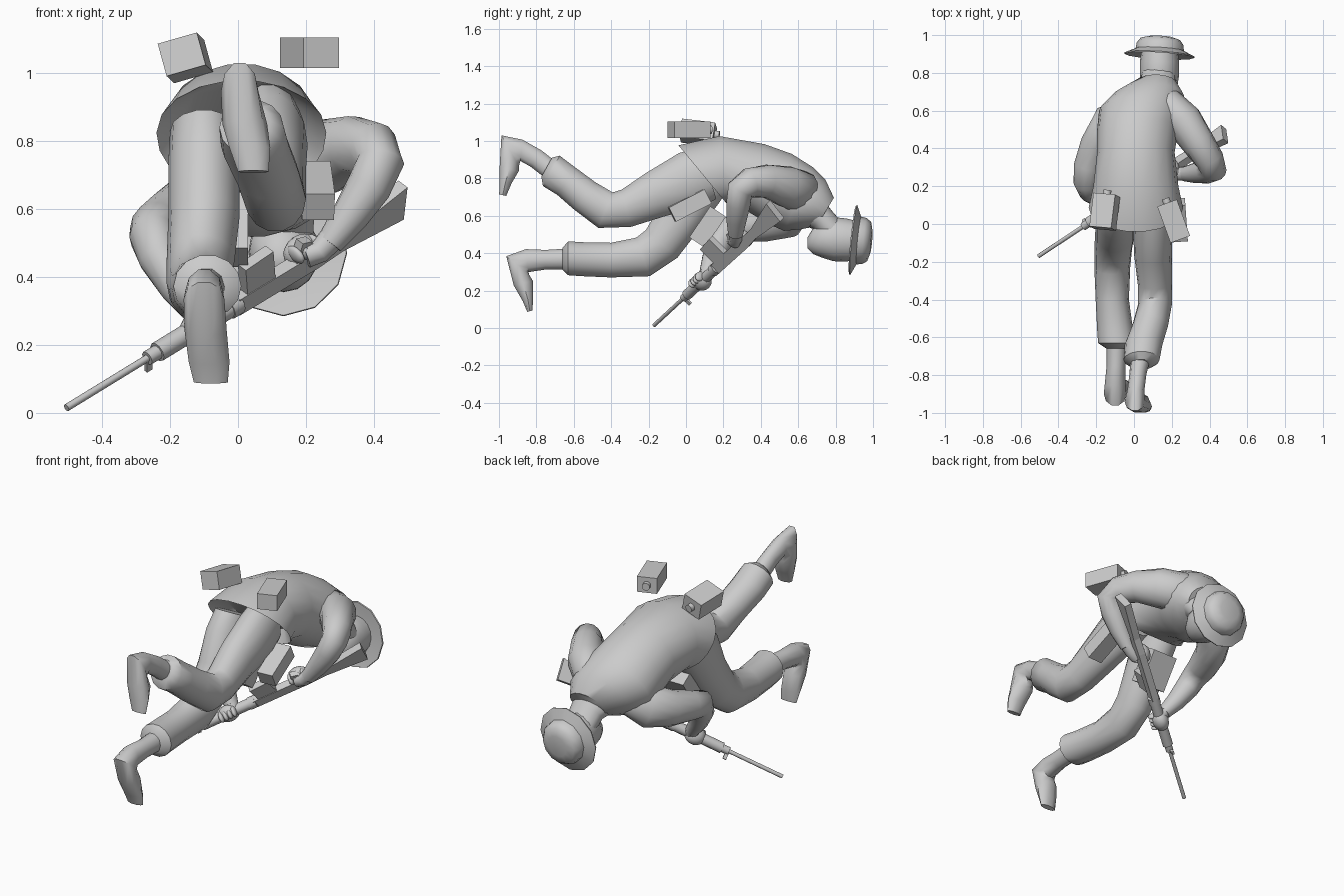
import bpy, bmesh, math
from mathutils import Vector, Matrix

GREY = bpy.data.materials.new("plain_grey")
GREY.diffuse_color = (0.6, 0.6, 0.6, 1)


def finish(name, bm, smooth=40):
    bmesh.ops.recalc_face_normals(bm, faces=bm.faces)
    me = bpy.data.meshes.new(name)
    bm.to_mesh(me)
    bm.free()
    me.materials.append(GREY)
    ob = bpy.data.objects.new(name, me)
    bpy.context.collection.objects.link(ob)
    if smooth:
        bpy.context.view_layer.objects.active = ob
        ob.select_set(True)
        bpy.ops.object.shade_smooth_by_angle(angle=math.radians(smooth))
        ob.select_set(False)
    return ob


def loft(name, rows, sides=14, tangents=None, smooth=45, square=()):
    """Skin of ellipses; rows are (x, y, z, side radius, other radius).
    Rows listed in square get a boxier lower half."""
    bm = bmesh.new()
    pts = [Vector(r[:3]) for r in rows]
    rings = []
    for i, r in enumerate(rows):
        t = pts[min(i + 1, len(pts) - 1)] - pts[max(i - 1, 0)]
        if tangents:
            t = Vector((0, *tangents[i]))
        t.normalize()
        u = (Vector((1, 0, 0)) - t * t.x).normalized()
        w = t.cross(u)
        ring = []
        for k in range(sides):
            a = 2 * math.pi * k / sides
            c, s = math.cos(a), math.sin(a)
            if i in square and s > 0:
                c = math.copysign(abs(c) ** 0.6, c)
            ring.append(bm.verts.new(pts[i] + u * r[3] * c + w * r[4] * s))
        rings.append(ring)
    for a, b in zip(rings, rings[1:]):
        for k in range(sides):
            bm.faces.new((a[k], a[(k + 1) % sides], b[(k + 1) % sides], b[k]))
    bm.faces.new(rings[0])
    bm.faces.new(rings[-1])
    return finish(name, bm, smooth)


def box(name, size, mat):
    bm = bmesh.new()
    bmesh.ops.create_cube(bm, size=1, matrix=mat @ Matrix.Diagonal((*size, 1)))
    return finish(name, bm, 0)


def ball(name, centre, radii, rot=None):
    bm = bmesh.new()
    m = Matrix.Translation(centre) @ (rot or Matrix()) @ Matrix.Diagonal((*radii, 1))
    bmesh.ops.create_uvsphere(bm, u_segments=14, v_segments=10, radius=1, matrix=m)
    return finish(name, bm, 60)


def euler(x, y, z):
    return (Matrix.Rotation(math.radians(z), 4, 'Z') @ Matrix.Rotation(math.radians(y), 4, 'Y')
            @ Matrix.Rotation(math.radians(x), 4, 'X'))


# Jacket, bent forward, with a recessed hem opening
loft("jacket", [
    (0.01, 0.15, 0.86, 0.18, 0.16), (0.01, 0.085, 0.825, 0.25, 0.2),
    (0.01, 0.2, 0.845, 0.225, 0.185), (0.01, 0.38, 0.8, 0.205, 0.19),
    (0.02, 0.5, 0.745, 0.215, 0.2), (0.04, 0.6, 0.69, 0.225, 0.19),
    (0.08, 0.68, 0.66, 0.185, 0.15), (0.115, 0.745, 0.62, 0.11, 0.09)],
    18, [(.75, .62), (.75, .62), (1, .12), (1, -.22), (1, -.35), (1, -.45), (1, -.5), (1, -.6)], 50, (0, 1, 2))

# Trouser legs gathered at the cuffs
loft("right_trouser", [
    (0.09, 0.12, 0.83, 0.1, 0.15), (0.1, 0.02, 0.79, 0.105, 0.16), (0.1, -0.16, 0.715, 0.1, 0.13),
    (0.11, -0.32, 0.64, 0.09, 0.105), (0.11, -0.43, 0.63, 0.09, 0.105),
    (0.085, -0.54, 0.705, 0.095, 0.095), (0.05, -0.64, 0.785, 0.1, 0.09),
    (0.04, -0.72, 0.84, 0.095, 0.095), (0.04, -0.745, 0.86, 0.055, 0.06)],
    14, [(-1, -.3), (-1, -.4), (-1, -.42), (-1, -.25), (-1, .4), (-1, .75), (-1, .65), (-.9, .5), (-.9, .5)])
loft("left_trouser", [
    (-0.1, 0.12, 0.83, 0.1, 0.14), (-0.1, 0.05, 0.74, 0.105, 0.15), (-0.1, -0.04, 0.58, 0.105, 0.125),
    (-0.11, -0.13, 0.45, 0.1, 0.115), (-0.115, -0.23, 0.38, 0.095, 0.112),
    (-0.115, -0.4, 0.363, 0.088, 0.095), (-0.1, -0.56, 0.368, 0.095, 0.093),
    (-0.09, -0.63, 0.373, 0.1, 0.093), (-0.09, -0.66, 0.37, 0.055, 0.06)],
    14, [(-.5, -1), (-.5, -1), (-.55, -1), (-.8, -.9), (-1, -.35), (-1, 0), (-1, 0), (-1, 0), (-1, 0)])

# Boots: ankle, heel bend and toe
loft("right_boot", [
    (0.04, -0.68, 0.81, 0.055, 0.055), (0.02, -0.8, 0.905, 0.045, 0.055),
    (0.01, -0.88, 0.95, 0.045, 0.06), (0.005, -0.94, 0.947, 0.055, 0.1),
    (0.02, -0.945, 0.85, 0.066, 0.055), (0.035, -0.965, 0.78, 0.06, 0.035), (0.045, -0.98, 0.71, 0.045, 0.02)],
    10, [(-.8, .6), (-.8, .5), (-1, .1), (-.8, -.45), (-.2, -1), (-.2, -1), (-.2, -1)])
loft("left_boot", [
    (-0.09, -0.6, 0.37, 0.055, 0.06), (-0.095, -0.75, 0.365, 0.05, 0.055),
    (-0.1, -0.85, 0.36, 0.055, 0.065), (-0.1, -0.9, 0.335, 0.06, 0.082),
    (-0.095, -0.87, 0.24, 0.062, 0.055), (-0.085, -0.845, 0.15, 0.06, 0.03),
    (-0.08, -0.835, 0.09, 0.05, 0.015)],
    10, [(-1, 0), (-1, 0), (-1, -.1), (-.6, -.75), (.25, -1), (.25, -1), (.25, -1)])

# Sleeves and forearms
loft("right_arm", [
    (0.1, 0.64, 0.7, 0.07, 0.08), (0.18, 0.615, 0.725, 0.1, 0.115), (0.265, 0.54, 0.755, 0.102, 0.112),
    (0.34, 0.43, 0.785, 0.088, 0.09),
    (0.4, 0.34, 0.775, 0.078, 0.082), (0.42, 0.29, 0.74, 0.07, 0.072), (0.385, 0.28, 0.665, 0.066, 0.066),
    (0.33, 0.27, 0.58, 0.055, 0.055), (0.27, 0.265, 0.5, 0.04, 0.04)], 14, None, 60)
loft("left_arm", [
    (-0.02, 0.6, 0.64, 0.06, 0.08), (-0.13, 0.54, 0.6, 0.095, 0.12), (-0.2, 0.42, 0.56, 0.085, 0.1),
    (-0.24, 0.3, 0.54, 0.08, 0.082), (-0.25, 0.22, 0.52, 0.07, 0.075),
    (-0.23, 0.18, 0.46, 0.065, 0.07), (-0.18, 0.14, 0.37, 0.052, 0.055),
    (-0.12, 0.11, 0.29, 0.038, 0.04)], 14, None, 60)

# Neck and head
loft("neck", [(0.1, 0.65, 0.64, 0.13, 0.1), (0.125, 0.73, 0.58, 0.1, 0.07), (0.132, 0.8, 0.5, 0.09, 0.07)])
loft("head", [
    (0.13, 0.65, 0.455, 0.03, 0.03), (0.13, 0.68, 0.465, 0.07, 0.07), (0.132, 0.73, 0.475, 0.098, 0.1),
    (0.135, 0.79, 0.475, 0.104, 0.118), (0.135, 0.86, 0.47, 0.104, 0.115), (0.135, 0.92, 0.47, 0.095, 0.1)],
    16, [(1, 0)] * 6, 60)

# Brimmed helmet, a lathe turned toward the front
bm = bmesh.new()
hm = Matrix.Translation((0.135, 0.902, 0.47)) @ Vector((0.06, 1, -0.1)).to_track_quat('Z', 'Y').to_matrix().to_4x4()
rings = []
for r, h in [(0.1, 0.0), (0.185, -0.012), (0.187, -0.005), (0.128, 0.022), (0.124, 0.052), (0.105, 0.078), (0.06, 0.09)]:
    rings.append([bm.verts.new(hm @ Vector((r * math.cos(k * math.pi / 6), r * math.sin(k * math.pi / 6), h)))
                  for k in range(12)])
for a, b in zip(rings, rings[1:]):
    for k in range(12):
        bm.faces.new((a[k], a[(k + 1) % 12], b[(k + 1) % 12], b[k]))
bm.faces.new(rings[0])
bm.faces.new(rings[-1])
finish("helmet", bm, 50)

# Belt boxes with small round studs on their forward ends
for name, c, size, rot in [
        ("left_back_box", (-0.155, 0.065, 1.045), (0.12, 0.18, 0.1), euler(-7, -16, -5)),
        ("right_back_box", (0.21, 0.015, 1.06), (0.11, 0.205, 0.09), euler(0, 0, 20))]:
    m = Matrix.Translation(c) @ rot
    box(name, size, m)
    bm = bmesh.new()
    sm = m @ Matrix.Translation((0, size[1] / 2 + 0.01, 0)) @ Matrix.Rotation(math.pi / 2, 4, 'X')
    bmesh.ops.create_cone(bm, cap_ends=True, segments=10, radius1=0.022, radius2=0.022, depth=0.03, matrix=sm)
    finish(name + "_stud", bm)
box("right_thigh_pouch", (0.095, 0.215, 0.085), Matrix.Translation((0.23, 0.02, 0.655)) @ euler(27, 0, 4))
box("centre_pouch", (0.16, 0.2, 0.1), Matrix.Translation((-0.05, 0.115, 0.54)) @ euler(56, 0, 0))

# Rifle frame: length along its own X, thickness on Y, magazine side on Z
MUZZLE = Vector((-0.505, -0.17, 0.015))
d = Vector((0.995, 0.66, 0.61)).normalized()
up = Vector((0, -0.68, 0.735)).normalized()
up = (up - d * up.dot(d)).normalized()
side = up.cross(d)
GUN = Matrix((d, side, up)).transposed().to_4x4()
GUN.translation = MUZZLE
for name, a, b, r in [("barrel", 0, 0.4, 0.011), ("front_collar", 0.32, 0.36, 0.022),
                      ("handguard", 0.36, 0.66, 0.03), ("rear_collar", 0.64, 0.68, 0.034)]:
    bm = bmesh.new()
    m = GUN @ Matrix.Translation(((a + b) / 2, 0, 0)) @ Matrix.Rotation(math.pi / 2, 4, 'Y')
    bmesh.ops.create_cone(bm, cap_ends=True, segments=10, radius1=r, radius2=r, depth=b - a, matrix=m)
    finish(name, bm)
box("front_sight", (0.02, 0.012, 0.04), GUN @ Matrix.Translation((0.325, 0, -0.03)))
box("magazine", (0.11, 0.035, 0.12), GUN @ Matrix.Translation((0.755, 0, 0.075)) @ euler(0, -4, 0))
box("grip", (0.04, 0.03, 0.08), GUN @ Matrix.Translation((0.93, 0, 0.05)) @ euler(0, 20, 0))

# Receiver and stock cut from one side profile
bm = bmesh.new()
profile = [(0.67, -0.032), (0.98, -0.035), (1.08, -0.028), (1.32, -0.05), (1.335, 0.07),
           (1.1, 0.026), (0.98, 0.028), (0.67, 0.03)]
f = bm.faces.new([bm.verts.new(GUN @ Vector((x, -0.02, z))) for x, z in profile])
ext = bmesh.ops.extrude_face_region(bm, geom=[f])
bmesh.ops.translate(bm, vec=side * 0.04, verts=[v for v in ext["geom"] if isinstance(v, bmesh.types.BMVert)])
finish("receiver_and_stock", bm, 0)

# Hands: palm plus curled fingers wrapped round the rifle
TURN = GUN.to_3x3().to_4x4()
for name, t, lift, away in [("right", 0.95, 0.025, 0.02), ("left", 0.52, 0.0, 0.0)]:
    ball(name + "_palm", GUN @ Vector((t, away, lift)), (0.06, 0.045, 0.052), TURN)
    for k in range(4):
        p = GUN @ Vector((t - 0.04 + 0.025 * k, away - 0.02, lift + 0.025))
        ball(name + "_finger_%d" % (k + 1), p, (0.014, 0.035, 0.025), TURN)
loft("right_wrist", [(0.29, 0.265, 0.53, 0.04, 0.04), (0.24, 0.265, 0.475, 0.035, 0.035), (0.2, 0.26, 0.46, 0.035, 0.035)])
loft("left_wrist", [(-0.14, 0.12, 0.32, 0.04, 0.04), (-0.1, 0.1, 0.265, 0.035, 0.035)])
